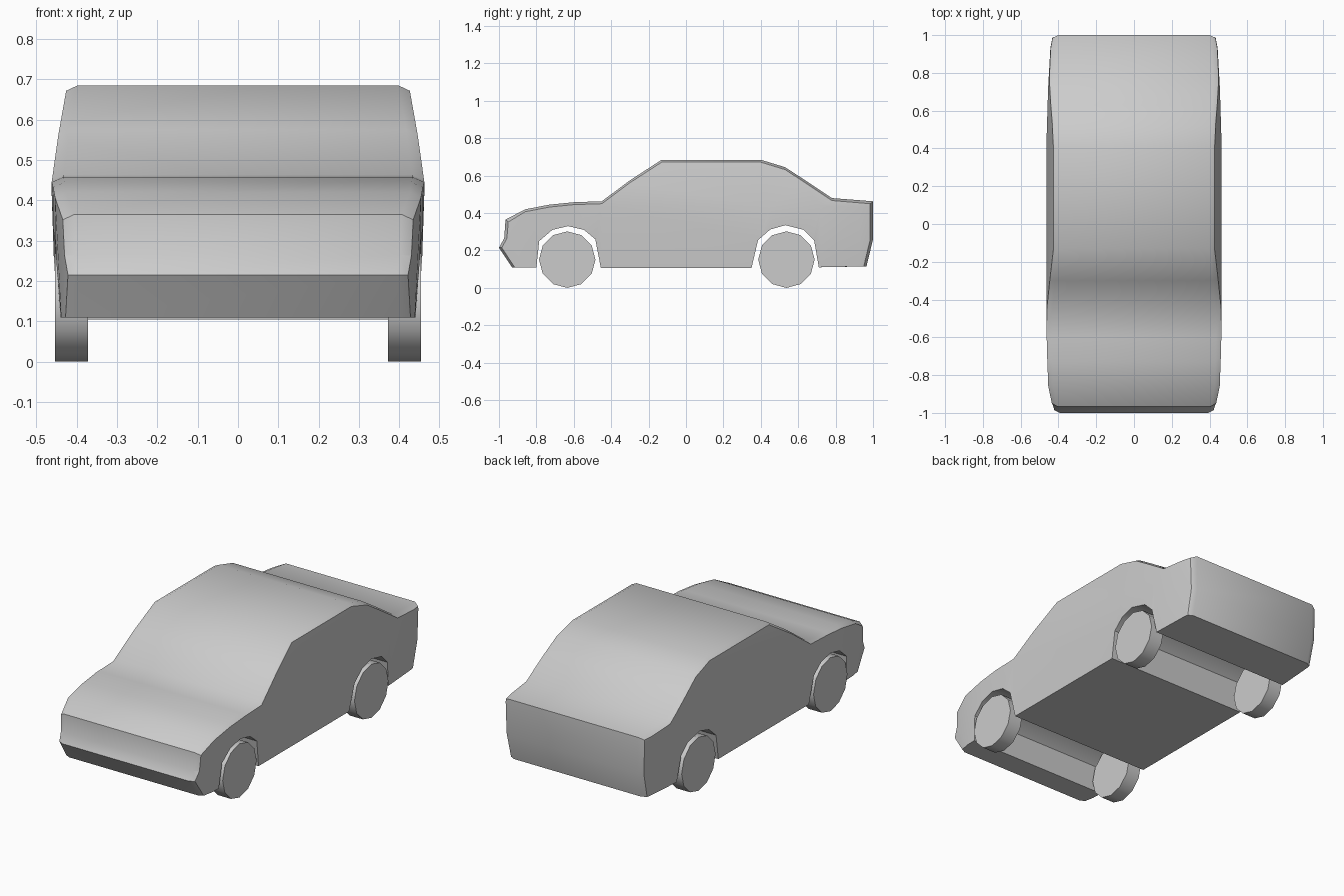
import bpy, bmesh
from math import radians, pi

if "Cube" in bpy.data.objects:
    bpy.data.objects.remove(bpy.data.objects["Cube"])

# Body outline (y, z): nose, bonnet, roof, boot and tail
UPPER = [(-.93, .11), (-1, .215), (-.972, .265), (-.965, .365), (-.86, .42), (-.73, .445),
         (-.6, .458), (-.45, .463), (-.3, .575), (-.13, .685), (.4, .685), (.53, .645),
         (.63, .58), (.78, .48), (1, .463), (1, .26), (.965, .115)]
# Underside with the two wheel arches
LOWER = [(.71, .11), (.685, .255), (.63, .31), (.53, .335), (.45, .312), (.385, .255),
         (.35, .105), (-.455, .105), (-.485, .26), (-.545, .31), (-.63, .33),
         (-.715, .31), (-.785, .25), (-.80, .11)]
WIDTH_BY_HEIGHT = [(.1, .446), (.26, .457), (.44, .463), (.55, .448), (.685, .424)]
TAPER_BY_LENGTH = [(-1, .035), (-.86, .008), (-.6, 0), (.5, 0), (.7, .007), (.93, .02), (1, .033)]


def lerp(table, t):
    if t <= table[0][0]:
        return table[0][1]
    for (a, u), (b, v) in zip(table, table[1:]):
        if t <= b:
            return u + (v - u) * (t - a) / (b - a)
    return table[-1][1]


def half_width(y, z):
    return lerp(WIDTH_BY_HEIGHT, z) - lerp(TAPER_BY_LENGTH, y)


def softened(p):
    # Outer edge of the shell sits slightly inside the centre outline
    y, z = p
    return (y * .985 if abs(y) > .9 else y, z - .013 if z > .34 else z)


def finish(name, bm, angle):
    bmesh.ops.recalc_face_normals(bm, faces=bm.faces)
    mesh = bpy.data.meshes.new(name)
    bm.to_mesh(mesh)
    bm.free()
    ob = bpy.data.objects.new(name, mesh)
    bpy.context.collection.objects.link(ob)
    bpy.ops.object.select_all(action='DESELECT')
    ob.select_set(True)
    bpy.context.view_layer.objects.active = ob
    bpy.ops.object.shade_smooth_by_angle(angle=radians(angle))
    return ob


# Car body: four outline rings across the width, closed by two side panels
bm = bmesh.new()
inner = UPPER + LOWER
outer = [softened(p) for p in UPPER] + LOWER
rings = [[bm.verts.new((x, y, z)) for y, z in pts]
         for x, pts in ((-1, outer), (-.94, inner), (.94, inner), (1, outer))]
n = len(inner)
for a, b in zip(rings, rings[1:]):
    for i in range(n):
        j = (i + 1) % n
        bm.faces.new((a[i], a[j], b[j], b[i]))
bm.faces.new(rings[0])
bm.faces.new(rings[3])

# Crease lines across the side panels
cuts = [((0, 0, z), (0, 0, 1)) for z in (.26, .435)]
cuts += [((0, y, 0), (0, 1, 0)) for y in (-.86, -.45, .45, .72, .93)]
for co, no in cuts:
    sides = [f for f in bm.faces if all(abs(v.co.x) > .99 for v in f.verts)]
    geom = set(sides)
    for f in sides:
        geom.update(f.edges)
        geom.update(f.verts)
    bmesh.ops.bisect_plane(bm, geom=list(geom), plane_co=co, plane_no=no, dist=.0005)

# Triangulate, then shape the width by height and length
bmesh.ops.triangulate(bm, faces=[f for f in bm.faces if len(f.verts) > 4])
for v in bm.verts:
    v.co.x *= half_width(v.co.y, v.co.z)
finish("car_body", bm, 32)

# Four twelve-sided wheels
for end, y in (("front", -.635), ("rear", .537)):
    for side, s in (("left", 1), ("right", -1)):
        bm = bmesh.new()
        bmesh.ops.create_cone(bm, cap_ends=True, segments=12, radius1=.151, radius2=.151, depth=.083)
        wheel = finish(f"{end}_{side}_wheel", bm, 40)
        wheel.rotation_euler = (0, pi / 2, 0)
        wheel.location = (s * .413, y, .151)
